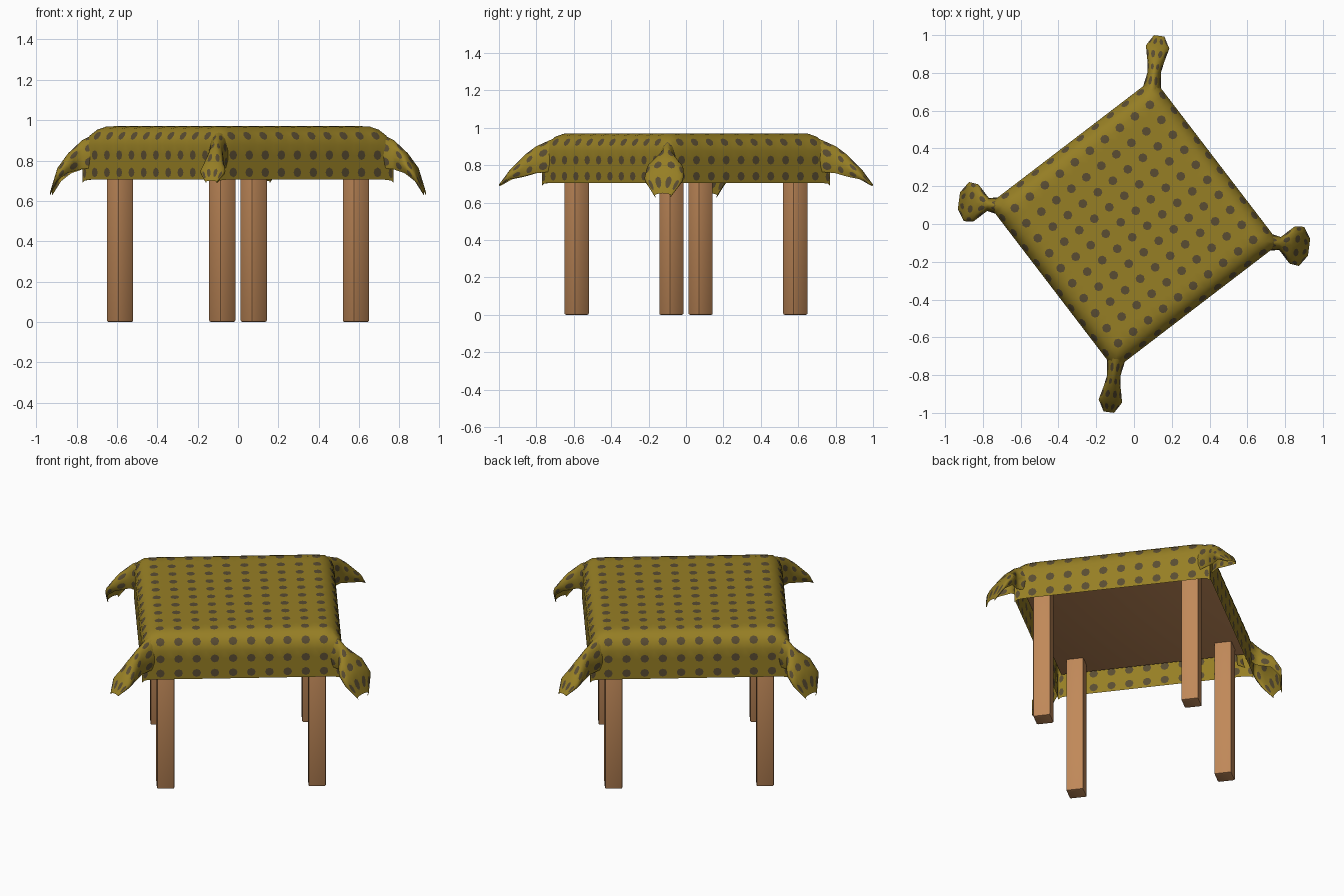
import bpy, bmesh, math
from mathutils import Matrix, Vector

if "Cube" in bpy.data.objects:
    bpy.data.objects.remove(bpy.data.objects["Cube"])

TURN = Matrix.Rotation(math.radians(37.4), 4, 'Z')
TOP = 0.97


def material(name, rgb):
    m = bpy.data.materials.new(name)
    m.use_nodes = True
    m.diffuse_color = (*rgb, 1)
    m.node_tree.nodes["Principled BSDF"].inputs["Base Color"].default_value = (*rgb, 1)
    return m


olive = material("olive cloth", (0.305, 0.21, 0.018))
brown = material("brown dots", (0.1, 0.072, 0.032))
wood = material("warm wood", (0.53, 0.25, 0.1))


def finish(name, bm, mats, angle):
    bmesh.ops.transform(bm, matrix=TURN, verts=bm.verts)
    mesh = bpy.data.meshes.new(name)
    bm.to_mesh(mesh)
    bm.free()
    for m in mats:
        mesh.materials.append(m)
    ob = bpy.data.objects.new(name, mesh)
    bpy.context.collection.objects.link(ob)
    bpy.ops.object.select_all(action='DESELECT')
    ob.select_set(True)
    bpy.context.view_layer.objects.active = ob
    bpy.ops.object.shade_smooth_by_angle(angle=math.radians(angle))
    return ob


def dotted_sheet(name, us, vs, place, ru, rv, keep=lambda u, v: True):
    """Sheet of cells, each with an eight-sided dot cut in its middle."""
    bm = bmesh.new()
    for u0, u1 in zip(us, us[1:]):
        for v0, v1 in zip(vs, vs[1:]):
            uc, vc = (u0 + u1) / 2, (v0 + v1) / 2
            if not keep(uc, vc):
                continue
            outer, inner = [], []
            for k in range(8):
                c, s = math.cos(k * math.pi / 4), math.sin(k * math.pi / 4)
                big = max(abs(c), abs(s))
                outer.append(bm.verts.new(place(uc + c / big * (u1 - u0) / 2,
                                                vc + s / big * (v1 - v0) / 2)))
                inner.append(bm.verts.new(place(uc + c * ru, vc + s * rv)))
            bm.faces.new(inner).material_index = 1
            for k in range(8):
                j = (k + 1) % 8
                bm.faces.new((outer[k], outer[j], inner[j], inner[k]))
    bmesh.ops.remove_doubles(bm, verts=bm.verts, dist=0.0004)
    return finish(name, bm, (olive, brown), 60)


# Tablecloth: flat top rolling over a rounded edge into a hanging skirt
FLAT, ROLL = 0.45, 0.1


def edge(e):
    """Distance along the cloth gives offset from the middle and drop."""
    a = abs(e) - FLAT
    if a <= 0:
        return e, 0
    bend = min(a / ROLL, math.pi / 2)
    off = FLAT + ROLL * math.sin(bend)
    drop = ROLL * (1 - math.cos(bend)) + max(0, a - ROLL * math.pi / 2)
    return math.copysign(off, e), drop


def cloth_point(u, v):
    x, du = edge(u)
    y, dv = edge(v)
    return Vector((x, y, TOP - math.hypot(du, dv)))


HEM = 0.772
lines = [-HEM] + [i / 10 for i in range(-7, 8)] + [HEM]
dotted_sheet("tablecloth", lines, lines, cloth_point, 0.024, 0.024,
             lambda u, v: min(abs(u), abs(v)) < 0.6)

# Corner folds: sections of (reach, ridge height, hem height, half width)
wide = [(0.70, 0.94, 0.72, 0.05), (0.78, 0.90, 0.72, 0.035), (0.845, 0.84, 0.71, 0.1),
        (0.895, 0.77, 0.68, 0.105), (0.935, 0.65, 0.62, 0.045)]
slim = [(0.72, 0.94, 0.72, 0.05), (0.81, 0.90, 0.72, 0.035), (0.87, 0.855, 0.71, 0.045),
        (0.945, 0.78, 0.71, 0.063), (1.005, 0.70, 0.685, 0.028)]


def fold(name, sections, corner):
    spin = Matrix.Rotation(math.radians(45 + 90 * corner), 4, 'Z')

    def place(a, b):
        i = min(int(a), len(sections) - 2)
        f = a - i
        reach, ridge, hem, half = [p + (q - p) * f
                                   for p, q in zip(sections[i], sections[i + 1])]
        swing = b * 2.2
        z = (ridge + hem) / 2 + (ridge - hem) / 2 * math.cos(swing)
        return spin @ Vector((reach, half * math.sin(swing), z))

    dotted_sheet(name, [i for i in range(5)], [-1 + i / 3 for i in range(7)],
                 place, 0.27, 0.1)


for i, side in enumerate(("back", "right", "front", "left")):
    fold(side + "_corner_fold", slim if i % 2 == 0 else wide, i)


# Wooden top and legs
def block(name, centre, size, bevel):
    bm = bmesh.new()
    bmesh.ops.create_cube(bm, size=1)
    bmesh.ops.scale(bm, vec=size, verts=bm.verts)
    bmesh.ops.bevel(bm, geom=bm.edges[:], offset=bevel, segments=2,
                    profile=0.5, affect='EDGES')
    bmesh.ops.translate(bm, vec=centre, verts=bm.verts)
    finish(name, bm, (wood,), 40)


block("table_top", (0, 0, 0.865), (1.06, 1.06, 0.07), 0.008)
for name, sx, sy in (("back_leg", 1, 1), ("right_leg", -1, 1),
                     ("front_leg", -1, -1), ("left_leg", 1, -1)):
    block(name, (sx * 0.417, sy * 0.417, 0.425), (0.097, 0.097, 0.85), 0.008)
